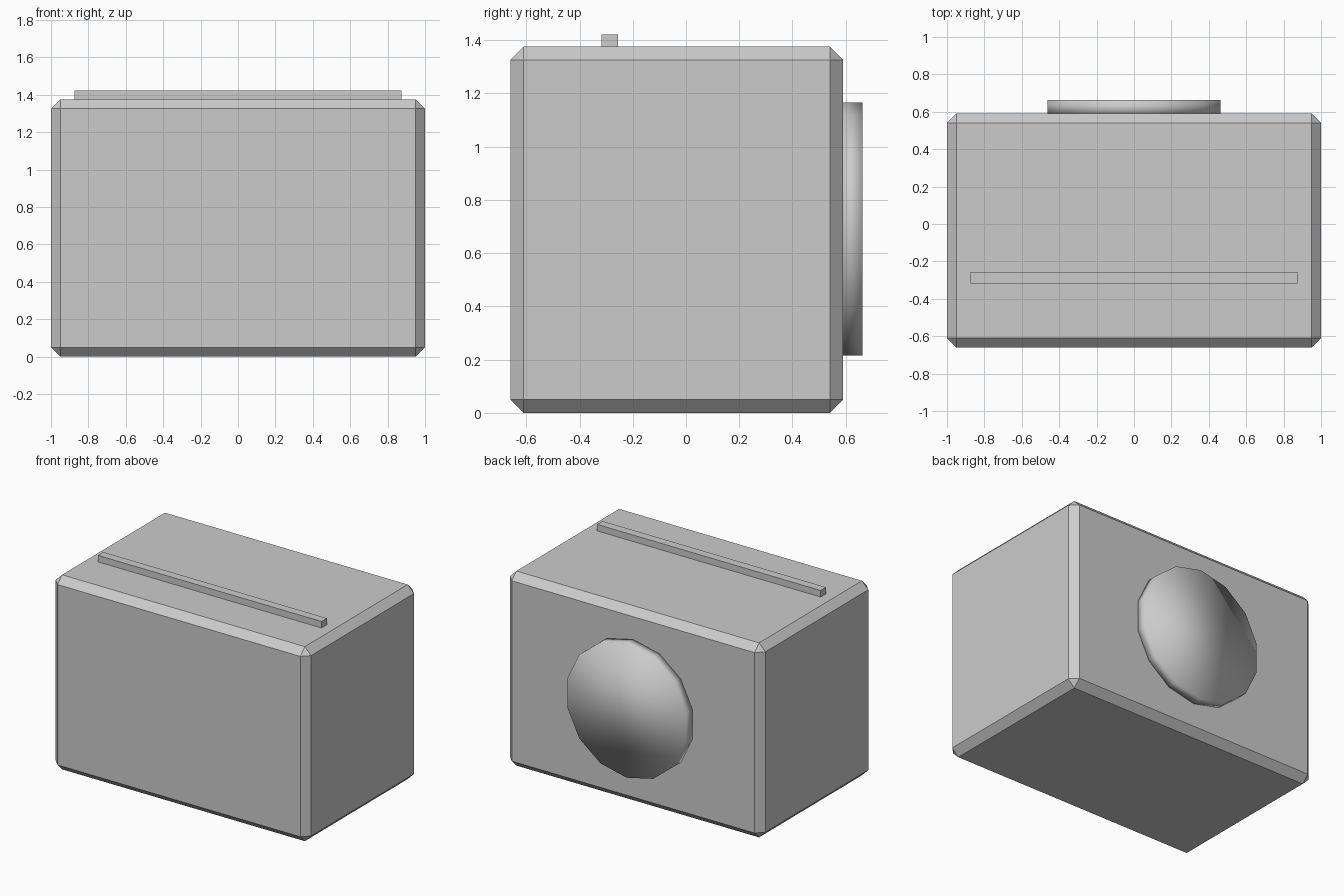
import bpy, bmesh, math
from mathutils import Matrix, Vector

default = bpy.data.objects.get("Cube")
if default:
    bpy.data.objects.remove(default, do_unlink=True)

# Single plain grey for every part
grey = bpy.data.materials.new("light_grey")
grey.use_nodes = True
grey.diffuse_color = (0.6, 0.6, 0.6, 1)
grey.node_tree.nodes["Principled BSDF"].inputs["Base Color"].default_value = grey.diffuse_color


def finish(name, bm):
    mesh = bpy.data.meshes.new(name)
    bm.to_mesh(mesh)
    bm.free()
    mesh.materials.append(grey)
    obj = bpy.data.objects.new(name, mesh)
    bpy.context.collection.objects.link(obj)
    return obj


def box(name, low, high, bevel=0):
    low, high = Vector(low), Vector(high)
    bm = bmesh.new()
    bmesh.ops.create_cube(bm, size=1, matrix=Matrix.Translation((low + high) / 2)
                          @ Matrix.Diagonal((*(high - low), 1)))
    if bevel:
        bmesh.ops.bevel(bm, geom=bm.edges[:], offset=bevel, segments=1,
                        affect='EDGES', profile=0.5)
    return finish(name, bm)


# Chamfered case and the thin bar on its top
box("body", (-1, -0.66, 0), (1, 0.59, 1.376), 0.05)
box("top_bar", (-0.875, -0.317, 1.37), (0.875, -0.256, 1.422))

# Smooth-shaded 14-sided disc on the back, one corner pointing up
bm = bmesh.new()
bmesh.ops.create_cone(bm, cap_ends=True, segments=14, radius1=0.475, radius2=0.475,
                      depth=0.08,
                      matrix=Matrix.Translation((0, 0.623, 0.69))
                      @ Matrix.Rotation(math.radians(90), 4, 'X'))
for face in bm.faces:
    face.smooth = True
finish("back_disc", bm)
